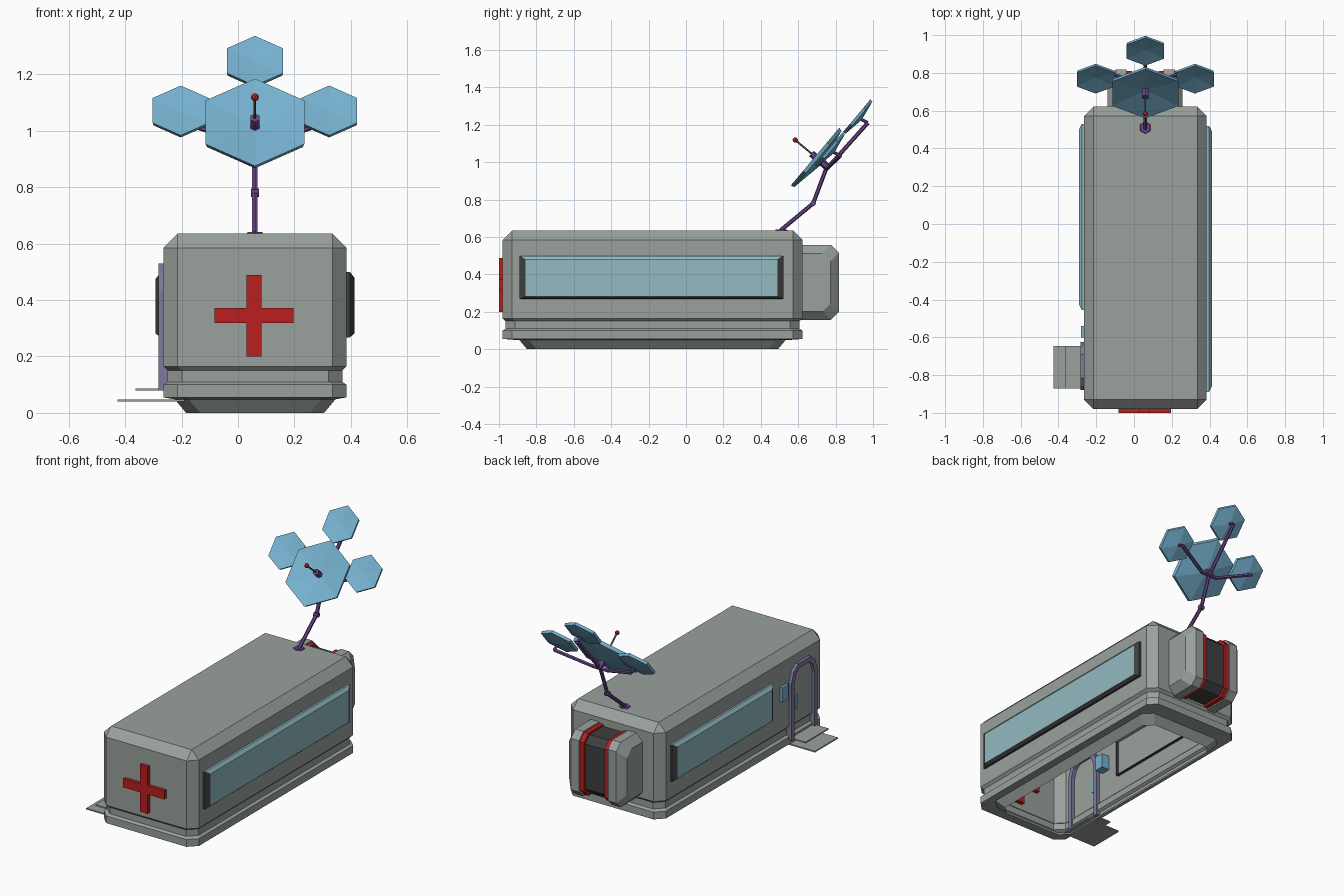
import bpy, bmesh, math
from mathutils import Vector, Matrix

if "Cube" in bpy.data.objects:
    bpy.data.objects.remove(bpy.data.objects["Cube"])

def mat(name, r, g, b):
    m = bpy.data.materials.new(name)
    m.diffuse_color = (r, g, b, 1)
    m.use_nodes = True
    m.node_tree.nodes["Principled BSDF"].inputs["Base Color"].default_value = m.diffuse_color
    return m

GREY = mat("hull grey", .32, .355, .335)
DARK = mat("dark trim", .05, .05, .05)
GLASS = mat("window glass", .29, .49, .53)
BLUE = mat("dish blue", .18, .44, .62)
RED = mat("signal red", .50, .013, .013)
PURPLE = mat("mast purple", .14, .06, .24)
LAVENDER = mat("door lavender", .21, .19, .33)
STEM = mat("feed stem", .14, .12, .10)

def finish(bm, name, *mats, weld=True, normals=True):
    if weld:
        bmesh.ops.remove_doubles(bm, verts=bm.verts, dist=1e-5)
    if normals:
        bmesh.ops.recalc_face_normals(bm, faces=bm.faces)
    me = bpy.data.meshes.new(name)
    bm.to_mesh(me)
    bm.free()
    ob = bpy.data.objects.new(name, me)
    bpy.context.collection.objects.link(ob)
    for m in mats:
        me.materials.append(m)
    return ob

def loft(loops, name, m, cap0=True, cap1=True):
    """Skin a list of equal-length closed point loops."""
    bm = bmesh.new()
    rings = [[bm.verts.new(p) for p in lp] for lp in loops]
    n = len(rings[0])
    for a, b in zip(rings, rings[1:]):
        for i in range(n):
            j = (i + 1) % n
            bm.faces.new((a[i], a[j], b[j], b[i]))
    if cap0:
        bm.faces.new(rings[0][::-1])
    if cap1:
        bm.faces.new(rings[-1])
    return finish(bm, name, m)

def box(name, m, x0, x1, y0, y1, z0, z1):
    return loft([[(x0, y0, z), (x1, y0, z), (x1, y1, z), (x0, y1, z)] for z in (z0, z1)], name, m)

def rod(name, m, p, q, r, sides=6, r2=None):
    p, q = Vector(p), Vector(q)
    d = q - p
    bm = bmesh.new()
    bmesh.ops.create_cone(bm, cap_ends=True, segments=sides, radius1=r, radius2=r2 or r, depth=d.length,
                          matrix=Matrix.Translation((p + q) / 2) @ d.to_track_quat('Z', 'Y').to_matrix().to_4x4())
    return finish(bm, name, m)

# --- Hull: open-bottomed shell of chamfered rectangles
def hull_loop(z, ix, iy, c=.05):
    x0, x1, y0, y1 = -.264 + ix, .385 - ix, -.98 + iy, .622 - iy
    return [(x0 + c, y0, z), (x1 - c, y0, z), (x1, y0 + c, z), (x1, y1 - c, z),
            (x1 - c, y1, z), (x0 + c, y1, z), (x0, y1 - c, z), (x0, y0 + c, z)]

loft([hull_loop(0, .08, .13), hull_loop(.048, .04, .09), hull_loop(.055, 0, 0), hull_loop(.10, 0, 0),
      hull_loop(.11, .015, .015), hull_loop(.15, .015, .015), hull_loop(.165, 0, 0),
      hull_loop(.585, 0, 0), hull_loop(.635, .05, .05, 0)], "hull", GREY, cap0=False)

# --- Windows: raised dark frame with glass face and glass top edge
def window(name, xw, s, y0, y1, z0, z1):
    bm = bmesh.new()
    def ring(x, iy, it, ib):
        return [bm.verts.new((xw + s * x, y, z)) for y, z in
                ((y0 + iy, z0 + ib), (y1 - iy, z0 + ib), (y1 - iy, z1 - it), (y0 + iy, z1 - it))]
    rings = [ring(-.02, 0, 0, 0), ring(.012, 0, 0, 0), ring(.028, .03, .02, .014)]
    for a, b in zip(rings, rings[1:]):
        for i in range(4):
            f = bm.faces.new((a[i], a[(i + 1) % 4], b[(i + 1) % 4], b[i]))
            f.material_index = 1 if i == 2 else 0
    bm.faces.new(rings[-1]).material_index = 1
    finish(bm, name, DARK, GLASS)

window("right_window", .385, 1, -.889, .52, .268, .499)
window("left_window", -.264, -1, -.456, .53, .268, .495)

# --- Front cross
w, cx, cz = .027, .057, .345
cross = [(-w, -.146), (w, -.146), (w, -w), (.14, -w), (.14, w), (w, w),
         (w, .144), (-w, .144), (-w, w), (-.14, w), (-.14, -w), (-w, -w)]
loft([[(cx + a, y, cz + b) for a, b in cross] for y in (-1.0, -.955)], "front_cross", RED)

# --- Door: arched frame, handle, wall panel and steps
def arch(i):
    y0, y1, z1, c = -.88 + i, -.625 - i, .53 - i, .065 - i * .4
    return [(y0, .08), (y0, z1 - c * 1.5), (y0 + c * .35, z1 - c * .5), (y0 + c, z1),
            (y1 - c, z1), (y1 - c * .35, z1 - c * .5), (y1, z1 - c * 1.5), (y1, .08)]

bm = bmesh.new()
rows = [[bm.verts.new((x, y, z)) for y, z in arch(i)]
        for x, i in ((-.24, 0), (-.282, 0), (-.282, .028), (-.24, .028))]
for k in range(4):
    a, b = rows[k], rows[(k + 1) % 4]
    for i in range(7):
        bm.faces.new((a[i], a[i + 1], b[i + 1], b[i]))
for e in (0, 7):
    bm.faces.new([r[e] for r in rows])
finish(bm, "door_frame", LAVENDER)
box("door_handle", BLUE, -.277, -.26, -.69, -.665, .26, .34)
box("wall_panel", BLUE, -.281, -.21, -.60, -.54, .35, .44)
box("upper_step", GREY, -.363, -.25, -.87, -.647, .079, .087)
box("lower_step", GREY, -.427, -.19, -.87, -.647, .040, .048)

# --- Rear unit: grey ends, red bands, dark core
def rear_loop(x, i):
    y0, y1, z0, z1, c = .60, .818 - i, .157 + i, .558 - i, .042
    return [(x, y0, z0), (x, y1 - c, z0), (x, y1, z0 + c), (x, y1, z1 - c), (x, y1 - c, z1), (x, y0, z1)]

mid = .0585
for s, side in ((-1, "left"), (1, "right")):
    loft([rear_loop(mid + s * d, i) for d, i in ((.098, 0), (.155, 0), (.198, .045))], "rear_block_" + side, GREY)
    loft([rear_loop(mid + s * d, .008) for d in (.07, .098)], "rear_band_" + side, RED)
loft([rear_loop(mid + d, .02) for d in (-.07, .07)], "rear_core", DARK)

# --- Antenna frame: X across, U up the dish, N out of the dish
C = Vector((.06, .69, 1.03))
U = Vector((0, .643, .766))
N = Vector((0, -.766, .643))

def P(x, u, n):
    return C + Vector((x, 0, 0)) + U * u + N * n

# --- Hexagonal dishes: shallow hollow front, conical back
def dish(name, x, u, n, R, t, hollow, back):
    bm = bmesh.new()
    hexa = [(R * math.cos(math.radians(90 + 60 * k)), R * math.sin(math.radians(90 + 60 * k))) for k in range(6)]
    front = [bm.verts.new(P(x + a, u + b, n)) for a, b in hexa]
    rear = [bm.verts.new(P(x + a * .97, u + b * .97, n - t)) for a, b in hexa]
    cf, cb = bm.verts.new(P(x, u, n - hollow)), bm.verts.new(P(x, u, n - back))
    for i in range(6):
        j = (i + 1) % 6
        bm.faces.new((cf, front[i], front[j]))
        bm.faces.new((front[j], front[i], rear[i], rear[j]))
        bm.faces.new((cb, rear[j], rear[i]))
    finish(bm, name, BLUE)

dish("main_dish", 0, 0, 0, .202, .02, .025, .055)
for label, x, u in (("top", 0, .31), ("left", -.263, .08), ("right", .263, .08)):
    dish("small_dish_" + label, x, u, -.03, .115, .016, .012, .035)
    # support arm and strut behind each small dish
    start = P(x * .2, -.01 if x else 0, -.09)
    end = P(x, u + .01, -.10)
    rod("arm_" + label, PURPLE, start, end, .011)
    rod("arm_strut_" + label, PURPLE, end, P(x, u, -.055), .008)
rod("arm_crossbar", PURPLE, P(-.055, -.01, -.09), P(.055, -.01, -.09), .012)
rod("dish_hub", PURPLE, P(0, 0, -.10), P(0, 0, -.04), .02)

# --- Feed horn in front of the main dish
rod("feed_base", PURPLE, P(0, 0, -.03), P(0, 0, .025), .019)
rod("feed_stem", STEM, P(0, 0, .02), P(0, 0, .135), .005)
bm = bmesh.new()
bmesh.ops.create_uvsphere(bm, u_segments=8, v_segments=6, radius=.014, matrix=Matrix.Translation(P(0, 0, .138)))
finish(bm, "feed_tip", RED)

# --- Mast
joint, top = Vector((.06, .68, .78)), P(0, -.005, -.085)
rod("mast_plate", PURPLE, (.06, .51, .625), (.06, .51, .641), .037, 6, .03)
rod("lower_mast", PURPLE, (.06, .505, .635), joint, .011)
rod("mast_joint", PURPLE, joint - Vector((.014, 0, 0)), joint + Vector((.014, 0, 0)), .015, 8)
rod("upper_mast", PURPLE, joint, top, .011)
